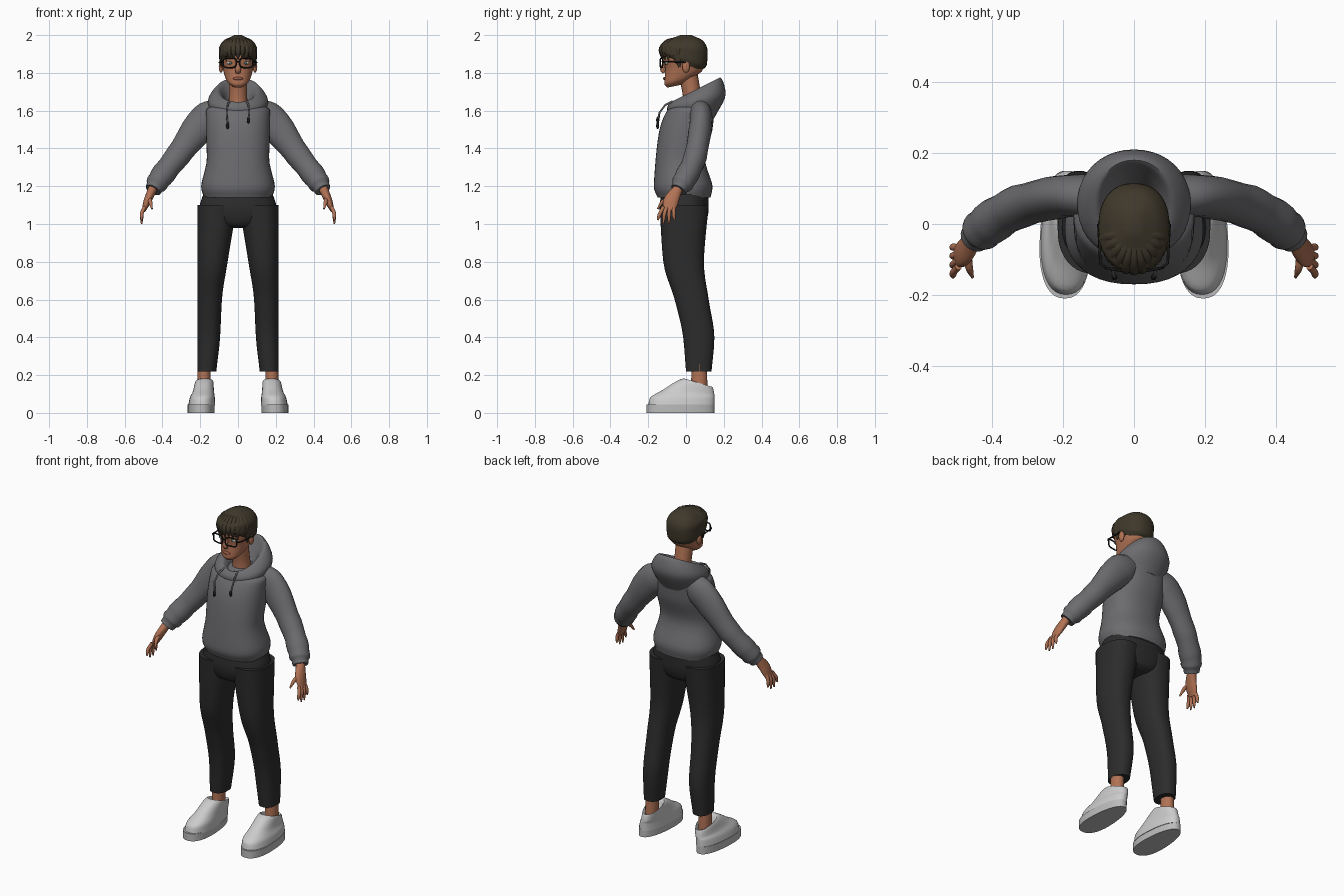
import bpy, bmesh, math
from mathutils import Vector, Matrix

cube = bpy.data.objects.get("Cube")
if cube:
    bpy.data.objects.remove(cube, do_unlink=True)


def material(name, red, green, blue):
    mat = bpy.data.materials.new(name)
    mat.use_nodes = True
    mat.diffuse_color = (red, green, blue, 1)
    shader = mat.node_tree.nodes["Principled BSDF"]
    shader.inputs["Base Color"].default_value = mat.diffuse_color
    return mat


hoodie_grey = material("hoodie grey", .15, .15, .16)
trouser_black = material("trouser black", .025, .025, .025)
shoe_white = material("shoe white", .6, .6, .6)
sole_grey = material("sole grey", .5, .5, .5)
skin_tone = material("skin", .44, .17, .09)
hair_brown = material("hair brown", .05, .04, .024)
frame_black = material("frame black", .01, .01, .01)
lip_red = material("lip red", .3, .1, .06)
eye_white = material("eye white", .6, .6, .55)
iris_green = material("iris green", .1, .16, .14)


def place(name, data, mat, mirror):
    data.materials.append(mat)
    part = bpy.data.objects.new(name, data)
    bpy.context.collection.objects.link(part)
    if mirror:
        part.modifiers.new("mirror", "MIRROR").use_mirror_merge = False


def finish(name, bm, mat, mirror):
    bmesh.ops.recalc_face_normals(bm, faces=bm.faces)
    for face in bm.faces:
        face.smooth = True
    mesh = bpy.data.meshes.new(name)
    bm.to_mesh(mesh)
    bm.free()
    mesh.set_sharp_from_angle(angle=math.radians(50))
    place(name, mesh, mat, mirror)


def oval(count, power):
    """Unit superellipse: round at power two, squarer above it."""
    angles = [math.tau * i / count for i in range(count)]
    return [[math.copysign(abs(v) ** (2 / power), v) for v in (math.cos(a), math.sin(a))]
            for a in angles]


def smooth_rows(rows, steps):
    """Spline through rows of parameters without overshoot."""
    def slope(i, k):
        before = rows[i][k] - rows[i - 1][k] if i else rows[1][k] - rows[0][k]
        after = rows[i + 1][k] - rows[i][k] if i + 1 < len(rows) else before
        return 2 * before * after / (before + after) if before * after > 0 else 0

    result = []
    for i in range(len(rows) - 1):
        for step in range(steps):
            t = step / steps
            ease = t * t * (3 - 2 * t)
            result.append([
                start + (end - start) * ease
                + slope(i, k) * t * (1 - t) ** 2 - slope(i + 1, k) * t * t * (1 - t)
                for k, (start, end) in enumerate(zip(rows[i], rows[i + 1]))])
    return result + [rows[-1]]


def skin_rings(name, rings, mat, mirror):
    bm = bmesh.new()
    loops = [[bm.verts.new(point) for point in ring] for ring in rings]
    for low, high in zip(loops, loops[1:]):
        for i in range(len(low)):
            bm.faces.new((low[i - 1], low[i], high[i], high[i - 1]))
    bm.faces.new(loops[0])
    bm.faces.new(loops[-1])
    finish(name, bm, mat, mirror)


def stack(name, rows, mat, centre=lambda half: 0, power=2.3, taper=0, mirror=False):
    """Level rings: height, front y, back y, half width and optional tilt."""
    rows = [row + (0,) * (5 - len(row)) for row in rows]
    rings = []
    for z, front, back, half, tilt in smooth_rows(rows, 5):
        middle, depth = (front + back) / 2, (back - front) / 2
        rings.append([(centre(half) + c * half * (1 - taper * s), middle + s * depth, z + tilt * s * depth)
                      for c, s in oval(40, power)])
    skin_rings(name, rings, mat, mirror)


def tube(name, rows, mat, mirror=False, widest=1, folds=0):
    """Rings across a path: x, y, z, thickness and optional breadth along y."""
    points = smooth_rows([row + (row[3],) * (5 - len(row)) for row in rows], 5)
    last = len(points) - 1
    rings = []
    for i, (x, y, z, thick, broad) in enumerate(points):
        ahead, behind = points[min(i + 1, last)], points[max(i - 1, 0)]
        along = (Vector(ahead[:3]) - Vector(behind[:3])).normalized()
        across = (Vector((0, 1, 0)) - along * along.y).normalized()
        fold = folds * math.sin(2 * i) * i / last
        out = along.cross(across) * (thick + fold)
        across *= min(broad, widest) + fold
        rings.append([Vector((x, y, z)) + out * c + across * s for c, s in oval(20, 2)])
    skin_rings(name, rings, mat, mirror)


def wire(name, points, radius, mat, mirror=False, closed=False):
    curve = bpy.data.curves.new(name, "CURVE")
    curve.dimensions = "3D"
    curve.bevel_depth = radius
    curve.bevel_resolution = 2
    curve.use_fill_caps = True
    spline = curve.splines.new("POLY")
    spline.points.add(len(points) - 1)
    for target, point in zip(spline.points, points):
        target.co = (*point, 1)
    spline.use_cyclic_u = closed
    spline.use_smooth = True
    place(name, curve, mat, mirror)


def ball(name, location, radii, mat, mirror=False):
    bm = bmesh.new()
    matrix = Matrix.Translation(location) @ Matrix.Diagonal((*radii, 1))
    bmesh.ops.create_uvsphere(bm, u_segments=20, v_segments=12, radius=1, matrix=matrix)
    finish(name, bm, mat, mirror)


# Hoodie body, lowered hood and creased sleeves
stack("hoodie_body", [(1.14, -.15, .13, .18), (1.2, -.17, .14, .195), (1.35, -.16, .1, .165),
                      (1.5, -.14, .14, .17), (1.6, -.1, .15, .17), (1.64, -.06, .12, .1)], hoodie_grey)
stack("hood", [(1.55, -.09, .15, .13, .1), (1.65, -.1, .21, .16, .25), (1.71, -.08, .18, .11, .5),
               (1.68, -.06, .15, .08, .4), (1.62, -.03, .1, .06, .1)], hoodie_grey, power=2.1)
tube("sleeve", [(.09, .07, 1.6, .07), (.17, .08, 1.55, .09), (.32, .05, 1.36, .065),
                (.42, -.01, 1.23, .06), (.45, -.04, 1.18, .04)],
     hoodie_grey, mirror=True, widest=.06, folds=.004)

# Drawstrings, the right one hanging lower
for word, side, end in (("left", 1, 1.55), ("right", -1, 1.52)):
    wire(word + "_drawstring", [(side * .045, -.07, 1.65), (side * .055, -.11, 1.63),
                                (side * .06, -.14, 1.59), (side * .055, -.15, end)], .005, hoodie_grey)
    ball(word + "_drawstring_tip", (side * .055, -.15, end), (.008, .008, .018), frame_black)

# Trousers, with the outer seam kept nearly straight
stack("trouser_seat", [(1.17, -.13, .12, .18), (1.08, -.14, .12, .205), (1, -.12, .1, .14),
                       (.98, -.08, .07, .08)], trouser_black)
stack("trouser_leg", [(1.1, -.14, .12, .105), (.8, -.12, .095, .08), (.6, -.06, .12, .065),
                      (.4, -.015, .15, .06), (.22, 0, .135, .05)],
      trouser_black, centre=lambda half: .215 - half, mirror=True)

# Ankles and shoes
tube("ankle", [(.18, .07, .09, .035, .045), (.18, .07, .26, .035, .04)], skin_tone, mirror=True)
stack("shoe_sole", [(0, -.21, .15, .07), (.045, -.21, .15, .07)], sole_grey,
      centre=lambda half: .195, taper=.15, mirror=True)
stack("shoe_upper", [(.04, -.2, .15, .07), (.08, -.19, .15, .065), (.11, -.12, .15, .055, -.1),
                     (.16, -.01, .14, .045, -.3), (.12, .02, .12, .03, -.2)], shoe_white,
      centre=lambda half: .15 + .6 * half, taper=.15, mirror=True)

# Hands, the fingers fanned from front to back
tube("palm", [(.45, -.04, 1.19, .025), (.48, -.08, 1.12, .02, .04), (.5, -.09, 1.07, .01, .03)],
     skin_tone, mirror=True)
for i, finger in enumerate(("index", "middle", "ring", "little")):
    shorter = .02 if finger in ("index", "little") else 0
    tube(finger + "_finger", [(.495, -.12 + .018 * i, 1.09, .01), (.51, -.14 + .025 * i, 1.05, .01),
                              (.51, -.15 + .03 * i, 1 + shorter, .004)], skin_tone, mirror=True)
tube("thumb", [(.47, -.07, 1.14, .012), (.465, -.12, 1.12, .011), (.455, -.15, 1.08, .004)],
     skin_tone, mirror=True)

# Neck, head and face
tube("neck", [(0, .04, 1.6, .055), (0, .03, 1.69, .048), (0, .01, 1.8, .05)], skin_tone)
stack("head", [(1.73, -.1, -.02, .03, .2), (1.76, -.115, .04, .06, .2), (1.82, -.11, .09, .08),
               (1.88, -.12, .1, .09), (1.96, -.08, .07, .06)], skin_tone)
tube("nose", [(0, -.105, 1.87, .008), (0, -.125, 1.82, .015, .012), (0, -.115, 1.8, .012, .008)], skin_tone)
ball("ear", (.09, 0, 1.835), (.012, .02, .034), skin_tone, mirror=True)
ball("lips", (0, -.113, 1.77), (.026, .008, .009), lip_red)
ball("eye", (.04, -.1, 1.853), (.018, .012, .009), eye_white, mirror=True)
ball("iris", (.04, -.109, 1.853), (.008, .005, .008), iris_green, mirror=True)
ball("eyebrow", (.042, -.112, 1.887), (.027, .006, .004), hair_brown, mirror=True)

# Glasses
wire("glasses_rim", [(.044 + .034 * c, -.13 + .006 * c, 1.853 + .025 * s) for c, s in oval(32, 4)],
     .004, frame_black, mirror=True, closed=True)
wire("glasses_bridge", [(-.012, -.134, 1.86), (.012, -.134, 1.86)], .004, frame_black)
wire("glasses_temple", [(.078, -.125, 1.86), (.095, -.11, 1.86), (.1, 0, 1.855)], .004, frame_black, mirror=True)

# Hair cap, fringe locks combed forward from the crown, and sideburns
stack("hair_cap", [(1.85, -.11, .08, .09, -.4), (1.88, -.135, .11, .1, -.3), (1.93, -.13, .115, .1, -.15),
                   (1.97, -.1, .09, .075), (2, -.03, .03, .02)], hair_brown)
for i in range(11):
    angle = math.radians(15 * (i - 5))
    tip = 1.885 - .007 * (i % 3) - .02 * abs(math.sin(angle))
    path = ((.04, 1.98, .01), (.09, 1.96, .016), (.12, 1.92, .015), (.115, tip, .003))
    tube(f"fringe_lock_{i + 1}", [(.75 * reach * math.sin(angle), -.01 - reach * math.cos(angle), z, thick)
                                  for reach, z, thick in path], hair_brown)
tube("sideburn", [(.09, -.045, 1.9, .01, .025), (.09, -.035, 1.83, .003, .006)], hair_brown, mirror=True)
